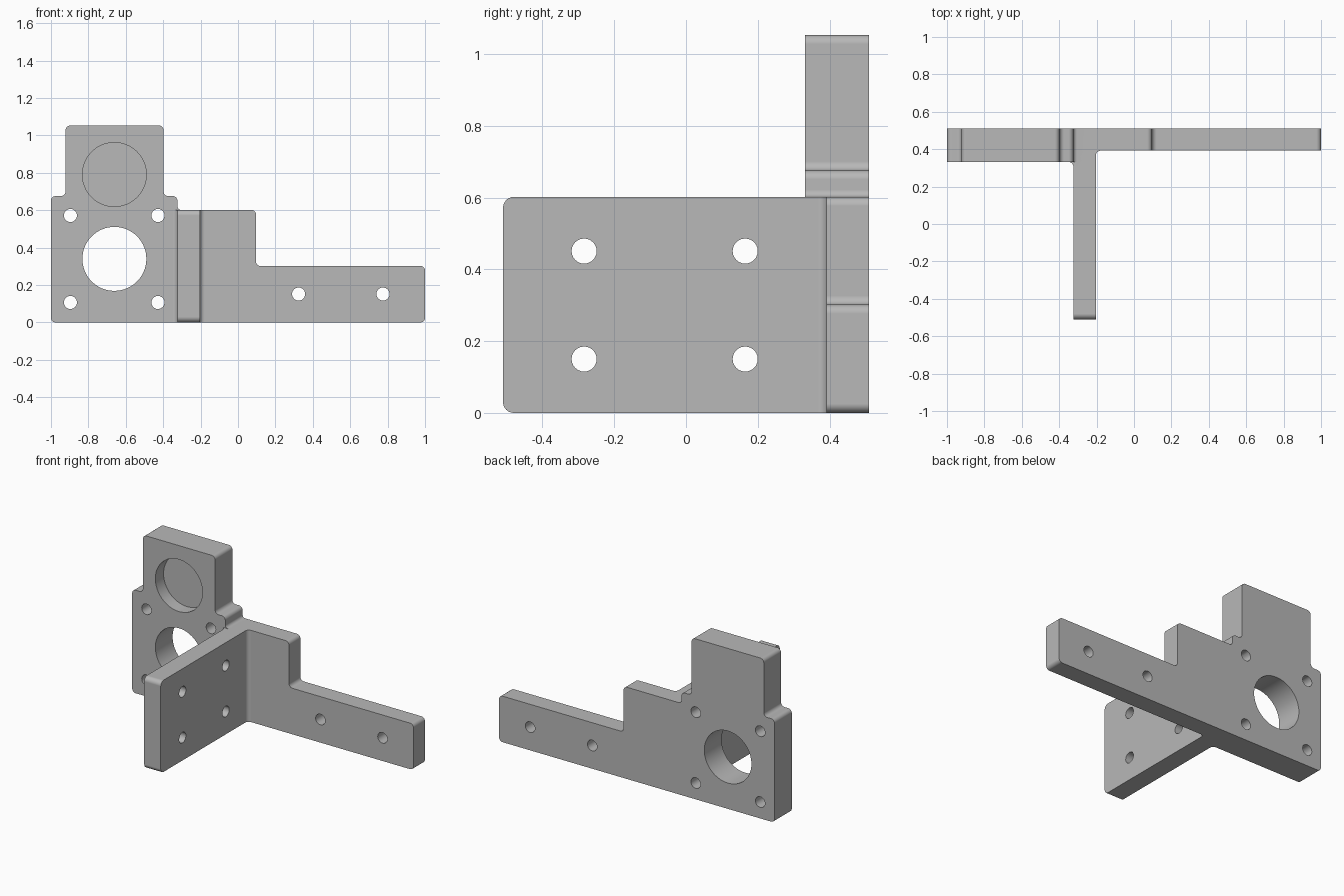
import bpy, bmesh, math
from mathutils import Vector

cube = bpy.data.objects.get("Cube")
if cube:
    bpy.data.objects.remove(cube, do_unlink=True)

grey = bpy.data.materials.new("plain grey")
grey.use_nodes = True
colour = (0.48, 0.48, 0.48, 1)
grey.diffuse_color = colour
grey.node_tree.nodes["Principled BSDF"].inputs["Base Color"].default_value = colour

BACK, MOTOR_FRONT, ARM_FRONT = 0.51, 0.331, 0.392
WALL_L, WALL_R, WALL_TOP = -0.324, -0.204, 0.602
R = 0.025


def rounded(corners, steps=6):
    """Outline with each (u, v, radius) corner replaced by a tangent arc."""
    out = []
    for i, (u, v, *rad) in enumerate(corners):
        p = Vector((u, v))
        if not rad:
            out.append(p)
            continue
        a = (Vector(corners[i - 1][:2]) - p).normalized()
        b = (Vector(corners[(i + 1) % len(corners)][:2]) - p).normalized()
        r = rad[0]                       # all corners are right angles
        for k in range(steps + 1):
            t = k / steps * math.pi / 2
            out.append(p + r * (a + b) - r * (b * math.cos(t) + a * math.sin(t)))
    return out


def prism(name, outline, axis, lo, hi):
    """Extrude a 2D outline along the given axis from lo to hi."""
    place = {"x": lambda u, v, w: (w, u, v),
             "y": lambda u, v, w: (u, w, v),
             "z": lambda u, v, w: (u, v, w)}[axis]
    bm = bmesh.new()
    face = bm.faces.new([bm.verts.new(place(u, v, lo)) for u, v in outline])
    ext = bmesh.ops.extrude_face_region(bm, geom=[face])
    verts = [g for g in ext["geom"] if isinstance(g, bmesh.types.BMVert)]
    bmesh.ops.translate(bm, verts=verts, vec=place(0, 0, hi - lo))
    bmesh.ops.recalc_face_normals(bm, faces=bm.faces)
    mesh = bpy.data.meshes.new(name)
    bm.to_mesh(mesh)
    bm.free()
    mesh.materials.append(grey)
    ob = bpy.data.objects.new(name, mesh)
    bpy.context.collection.objects.link(ob)
    return ob


def circle(u, v, r, n):
    return [(u + r * math.cos(2 * math.pi * k / n), v + r * math.sin(2 * math.pi * k / n))
            for k in range(n)]


def combine(target, tool, operation):
    mod = target.modifiers.new("join", "BOOLEAN")
    mod.operation, mod.solver, mod.object = operation, "EXACT", tool
    bpy.context.view_layer.objects.active = target
    bpy.ops.object.modifier_apply(modifier=mod.name)
    bpy.data.objects.remove(tool, do_unlink=True)


# Stepped arm running along the back
bracket = prism("bracket", rounded([
    (-0.5, 0), (1, 0, R), (1, 0.302, R), (0.096, 0.302, R),
    (0.096, WALL_TOP, R), (-0.5, WALL_TOP)]), "y", ARM_FRONT, BACK)

# Thicker motor plate with its narrower upper block
motor_plate = prism("motor_plate", rounded([
    (-1, 0, R), (-0.26, 0), (-0.26, WALL_TOP), (WALL_L, WALL_TOP, 0.02),
    (WALL_L, 0.676, R), (-0.398, 0.676, R), (-0.398, 1.053, R),
    (-0.922, 1.053, R), (-0.922, 0.676, R), (-1, 0.676, R)]), "y", MOTOR_FRONT, BACK)

# Upright side wall standing forward of the plates
side_wall = prism("side_wall", rounded([
    (-0.51, 0, 0.03), (0.45, 0), (0.45, WALL_TOP), (-0.51, WALL_TOP, 0.03)]),
    "x", WALL_L, WALL_R)

# Inside fillets where the wall meets the plates
right_fillet = prism("right_fillet", rounded([
    (WALL_R, 0.3), (WALL_R, ARM_FRONT, R), (-0.1, ARM_FRONT),
    (-0.1, 0.45), (-0.25, 0.45), (-0.25, 0.3)]), "z", 0, WALL_TOP)
left_fillet = prism("left_fillet", rounded([
    (WALL_L, 0.24), (WALL_L, MOTOR_FRONT, R), (-0.4, MOTOR_FRONT),
    (-0.4, 0.36), (-0.27, 0.36), (-0.27, 0.24)]), "z", 0, WALL_TOP)

for part in (motor_plate, side_wall, right_fillet, left_fillet):
    combine(bracket, part, "UNION")

# Screw holes through the motor plate and the arm
screws = [(x, z) for x in (-0.896, -0.428) for z in (0.107, 0.572)]
screws += [(x, 0.152) for x in (0.324, 0.775)]
for x, z in screws:
    combine(bracket, prism("screw_hole", circle(x, z, 0.035, 24), "y", 0.2, 0.7), "DIFFERENCE")

# Screw holes through the side wall
for y in (-0.284, 0.165):
    for z in (0.15, 0.451):
        combine(bracket, prism("wall_hole", circle(y, z, 0.035, 24), "x", -0.4, -0.1), "DIFFERENCE")

# Large through bore and the blind pocket above it
combine(bracket, prism("bore", circle(-0.661, 0.34, 0.171, 64), "y", 0.2, 0.7), "DIFFERENCE")
combine(bracket, prism("pocket", circle(-0.661, 0.791, 0.171, 64), "y", 0.2, MOTOR_FRONT + 0.085),
        "DIFFERENCE")

# Smooth fillets and bores, crisp edges elsewhere
bpy.ops.object.select_all(action="DESELECT")
bracket.select_set(True)
bpy.context.view_layer.objects.active = bracket
bpy.ops.object.shade_smooth_by_angle(angle=math.radians(30))
weighted = bracket.modifiers.new("weighted_normals", "WEIGHTED_NORMAL")
weighted.keep_sharp = True
